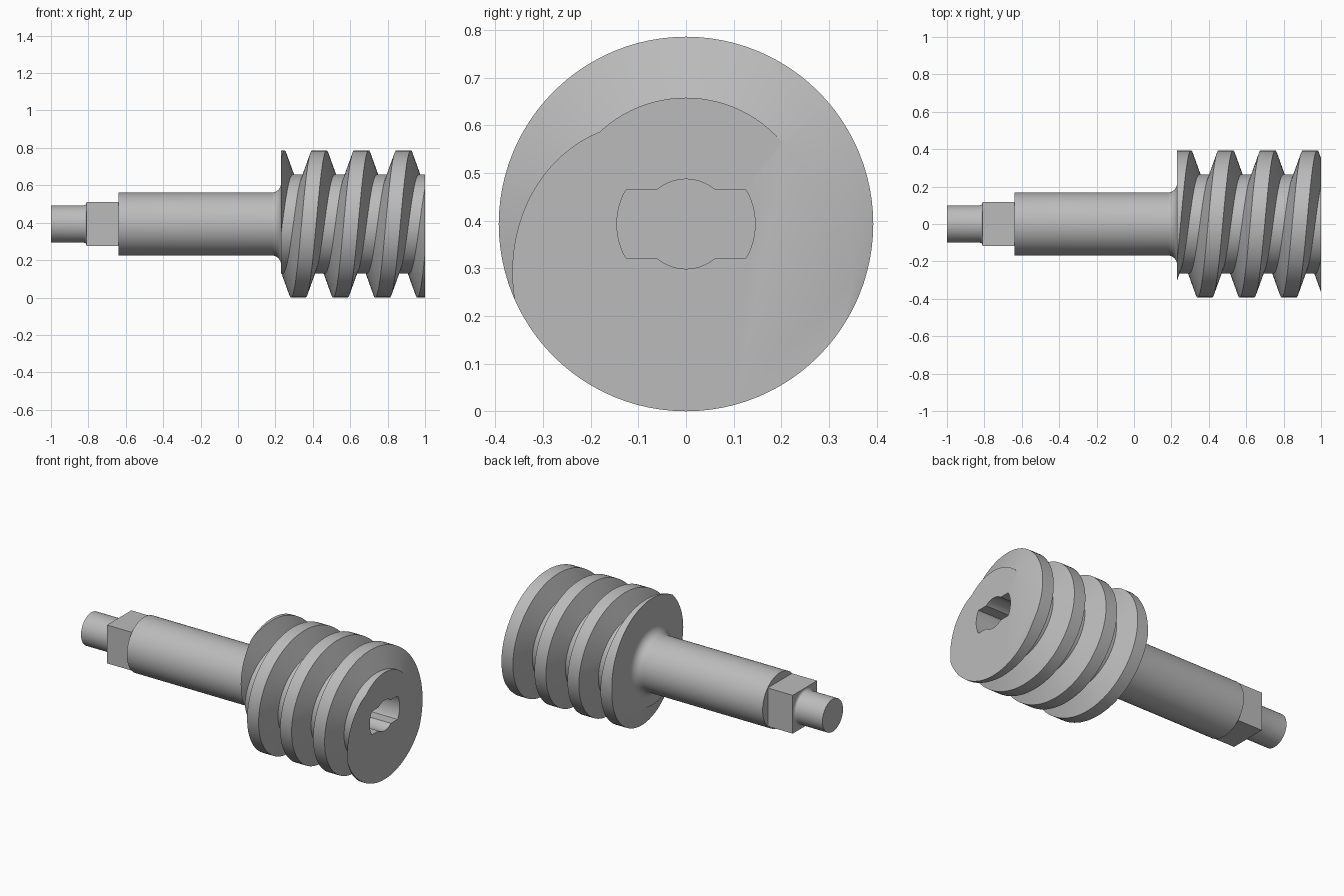
import bpy, bmesh
from math import sin, cos, pi, radians

cube = bpy.data.objects.get("Cube")
if cube:
    bpy.data.objects.remove(cube)

AXIS_Z = 0.393          # height of the shaft axis
WORM_START, WORM_END = 0.23, 1.0

steel = bpy.data.materials.new("steel_grey")
steel.use_nodes = True
steel.diffuse_color = (0.5, 0.5, 0.5, 1)
steel.node_tree.nodes["Principled BSDF"].inputs["Base Color"].default_value = (0.5, 0.5, 0.5, 1)


def polar(x, r, a):
    """Point around the shaft axis; angle runs from up towards the back."""
    return (x, r * sin(a), AXIS_Z + r * cos(a))


def finish(bm, name):
    bmesh.ops.recalc_face_normals(bm, faces=bm.faces)
    mesh = bpy.data.meshes.new(name)
    bm.to_mesh(mesh)
    bm.free()
    mesh.materials.append(steel)
    obj = bpy.data.objects.new(name, mesh)
    bpy.context.collection.objects.link(obj)
    return obj


def select(obj):
    bpy.ops.object.select_all(action='DESELECT')
    obj.select_set(True)
    bpy.context.view_layer.objects.active = obj


def smooth(obj):
    select(obj)
    bpy.ops.object.shade_smooth_by_angle(angle=radians(30))


def loft(name, rings):
    """Closed skin through rings with equal point counts."""
    bm = bmesh.new()
    loops = [[bm.verts.new(p) for p in ring] for ring in rings]
    n = len(loops[0])
    for a, b in zip(loops, loops[1:]):
        for i in range(n):
            bm.faces.new((a[i], a[(i + 1) % n], b[(i + 1) % n], b[i]))
    bm.faces.new(loops[0])
    bm.faces.new(loops[-1])
    return finish(bm, name)


def lathe(name, profile, n=96):
    return loft(name, [[polar(x, r, 2 * pi * i / n) for i in range(n)] for x, r in profile])


# Shaft with a fillet flaring into the worm
fillet = 0.05
flare = [(WORM_START - fillet * (1 - sin(t)), 0.168 + fillet * (1 - cos(t)))
         for t in [pi / 2 * k / 8 for k in range(9)]]
smooth(lathe("shaft", [(-0.64, 0.168)] + flare + [(WORM_START + 0.01, 0.218)]))

# End pin with a small fillet against the square drive
small = 0.015
root = [(-0.81 - small * (1 - sin(t)), 0.1 + small * (1 - cos(t)))
        for t in [pi / 2 * k / 5 for k in range(6)]]
smooth(lathe("end_pin", [(-1.0, 0.1)] + root))

# Square drive
half = 0.118
corners = [(half, half), (-half, half), (-half, -half), (half, -half)]
loft("square_drive", [[(x, y, AXIS_Z + z) for y, z in corners] for x in (-0.81, -0.635)])

# Worm: one trapezoid thread wound along the axis, trimmed flat at both ends
PITCH, STEPS, TURNS = 0.225, 96, 8
tooth = [(-0.083, 0.265), (-0.039, 0.393), (0.039, 0.393), (0.083, 0.265)]
bm = bmesh.new()
rows = []
for i in range(TURNS * STEPS + 1):
    turn = i / STEPS - 3
    centre = 0.435 + PITCH * turn
    rows.append([bm.verts.new(polar(centre + dx, r, 2 * pi * turn)) for dx, r in tooth])
for i in range(TURNS * STEPS):
    a, b = rows[i], rows[i + 1]
    for j in range(3):
        bm.faces.new((a[j], a[j + 1], b[j + 1], b[j]))
    if i + STEPS + 1 < len(rows):
        c, d = rows[i + STEPS], rows[i + STEPS + 1]
        bm.faces.new((a[3], c[0], d[0], b[3]))
for x, direction in ((WORM_START, -1), (WORM_END, 1)):
    bmesh.ops.bisect_plane(bm, geom=bm.verts[:] + bm.edges[:] + bm.faces[:], dist=1e-6,
                           plane_co=(x, 0, 0), plane_no=(direction, 0, 0), clear_outer=True)
bmesh.ops.holes_fill(bm, edges=[e for e in bm.edges if e.is_boundary], sides=0)
worm = finish(bm, "worm_thread")

# Socket: round hole joined with a flat-sided slot
def socket_radius(a):
    return max(0.094, min(0.145, 0.072 / max(abs(cos(a)), 1e-6)))

angles = [radians(2 * k) for k in range(180)]
cutter = loft("socket_cutter", [[polar(x, socket_radius(a), a) for a in angles]
                                for x in (0.8, 1.05)])
cutter.hide_render = True
cut = worm.modifiers.new("socket", 'BOOLEAN')
cut.operation, cut.solver, cut.object = 'DIFFERENCE', 'EXACT', cutter
select(worm)
bpy.ops.object.modifier_apply(modifier=cut.name)
bpy.data.objects.remove(cutter)
smooth(worm)
